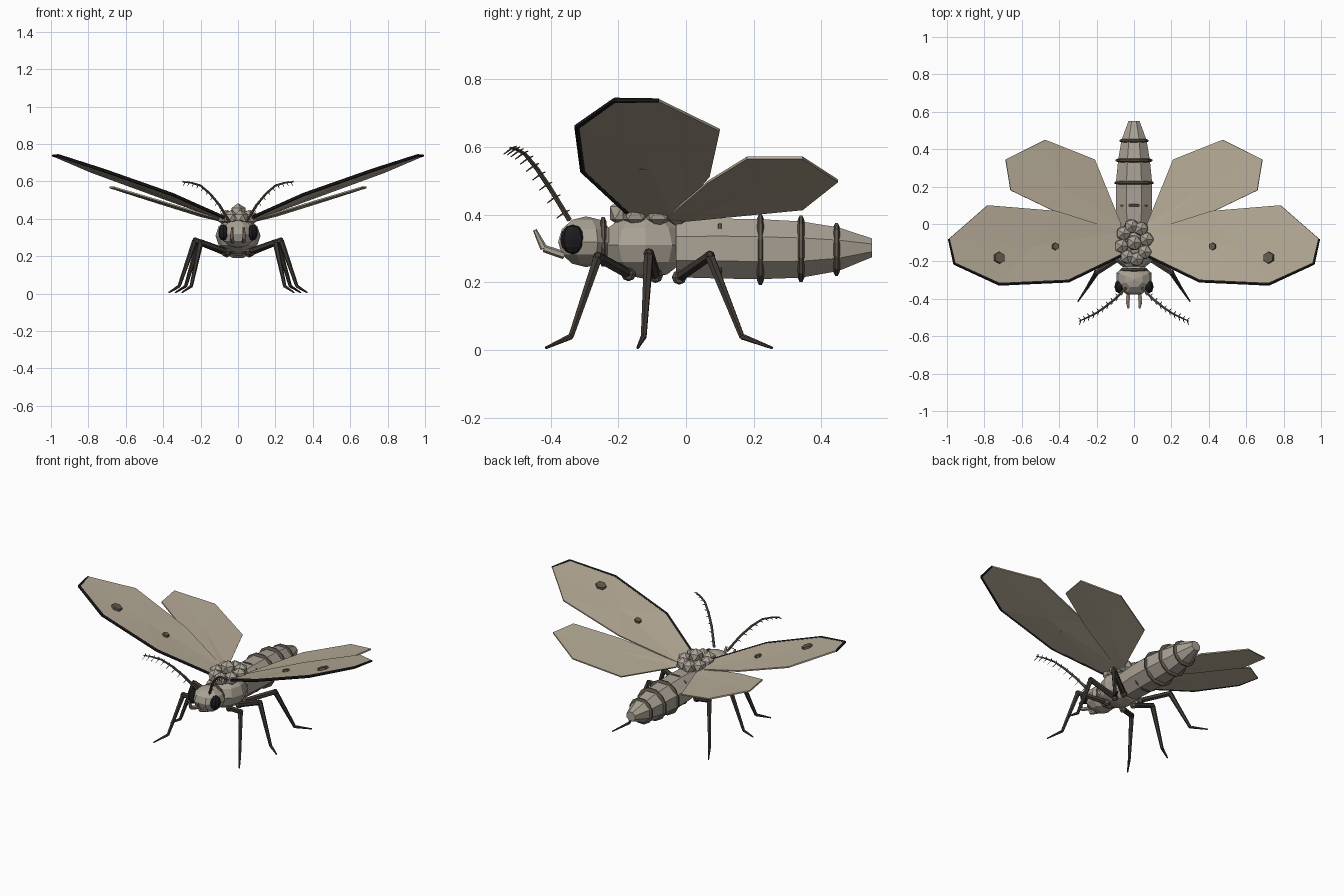
import bpy, bmesh, math
from mathutils import Vector, Matrix

if "Cube" in bpy.data.objects:
    bpy.data.objects.remove(bpy.data.objects["Cube"])


def mat(name, *rgb):
    m = bpy.data.materials.new(name)
    m.diffuse_color = (*rgb, 1)
    m.use_nodes = True
    m.node_tree.nodes["Principled BSDF"].inputs["Base Color"].default_value = m.diffuse_color
    return m


FUR = mat("fur", 0.40, 0.36, 0.30)
BAND = mat("band", 0.12, 0.10, 0.075)
LEG = mat("leg", 0.05, 0.042, 0.035)
BLACK = mat("black", 0.012, 0.012, 0.014)
WING = mat("wing", 0.47, 0.41, 0.31)


def finish(name, bm, m):
    bmesh.ops.recalc_face_normals(bm, faces=bm.faces[:])
    me = bpy.data.meshes.new(name)
    bm.to_mesh(me)
    bm.free()
    me.materials.append(m)
    ob = bpy.data.objects.new(name, me)
    bpy.context.collection.objects.link(ob)
    return ob


def add_rods(bm, pts, radii, sides=6):
    """Chain of tapered rods through the points."""
    pts = [Vector(p) for p in pts]
    for a, b, ra, rb in zip(pts, pts[1:], radii, radii[1:]):
        d = b - a
        bmesh.ops.create_cone(
            bm, cap_ends=True, segments=sides, radius1=ra, radius2=rb, depth=d.length,
            matrix=Matrix.Translation((a + b) / 2) @ d.to_track_quat('Z', 'Y').to_matrix().to_4x4())


def rods(name, pts, radii, m, sides=6):
    bm = bmesh.new()
    add_rods(bm, pts, radii, sides)
    return finish(name, bm, m)


def ball(name, c, r, m, u=8, v=6, spin=0.0):
    bm = bmesh.new()
    bmesh.ops.create_uvsphere(bm, u_segments=u, v_segments=v, radius=1,
                              matrix=Matrix.Translation(c) @ Matrix.Diagonal((*r, 1))
                              @ Matrix.Rotation(spin, 4, 'Z'))
    return finish(name, bm, m)


def loft(name, stations, m, sides=8):
    """Stations are (y, z centre, half width, half height)."""
    bm = bmesh.new()
    rings = []
    for y, zc, w, h in stations:
        ring = []
        for i in range(sides):
            a = math.tau * (i + 0.5) / sides
            ring.append(bm.verts.new((w * math.cos(a), y, zc + h * math.sin(a))))
        rings.append(ring)
    for r0, r1 in zip(rings, rings[1:]):
        for i in range(sides):
            j = (i + 1) % sides
            bm.faces.new((r0[i], r0[j], r1[j], r1[i]))
    bm.faces.new(rings[0])
    bm.faces.new(rings[-1])
    return finish(name, bm, m)


# Body
loft("abdomen", [(-0.03, 0.300, 0.095, 0.092), (0.10, 0.300, 0.105, 0.096),
                 (0.22, 0.298, 0.105, 0.096), (0.34, 0.297, 0.092, 0.090),
                 (0.45, 0.298, 0.072, 0.070), (0.55, 0.302, 0.032, 0.030)], FUR)
ball("thorax", (0, -0.12, 0.31), (0.12, 0.135, 0.1), FUR, 10, 6, math.pi / 10)
ball("head", (0, -0.295, 0.32), (0.1, 0.09, 0.075), FUR, 8, 6, math.pi / 8)

# Dark rings around the abdomen and neck
for i, (y, z, r) in enumerate([(0.10, 0.299, 0.097), (0.22, 0.297, 0.109),
                               (0.34, 0.299, 0.102), (0.445, 0.297, 0.081), (-0.245, 0.32, 0.076)]):
    loft(f"ring_{i}", [(y - 0.01, z, r - 0.014, r - 0.014), (y - 0.004, z, r, r),
                       (y + 0.004, z, r, r), (y + 0.01, z, r - 0.014, r - 0.014)], BAND, 12)

# Fur tufts on the thorax
tufts = [(0, -0.10, 0.438, 0.046)]
for i in range(8):
    a = math.tau * i / 8 + 0.2
    tufts.append((0.068 * math.cos(a), -0.10 + 0.09 * math.sin(a), 0.405, 0.043))
for i, (x, y, z, r) in enumerate(tufts):
    bm = bmesh.new()
    bmesh.ops.create_icosphere(bm, subdivisions=1, radius=r, matrix=Matrix.Translation((x, y, z)))
    finish(f"tuft_{i}", bm, FUR)

FORE = [(0.07, -0.17, 0.405), (0.35, -0.305, 0.53), (0.72, -0.322, 0.66), (0.96, -0.212, 0.738),
        (0.99, -0.08, 0.738), (0.784, 0.10, 0.65), (0.415, 0.07, 0.515), (0.07, -0.04, 0.39)]
HIND = [(0.07, -0.06, 0.39), (0.42, 0.065, 0.497), (0.66, 0.18, 0.568), (0.687, 0.345, 0.568),
        (0.475, 0.45, 0.50), (0.21, 0.345, 0.417), (0.07, 0.0, 0.383)]
LEGS = {
    "front": [(0.06, -0.17, 0.225), (0.20, -0.26, 0.275), (0.25, -0.34, 0.04), (0.30, -0.415, 0.006)],
    "middle": [(0.07, -0.09, 0.22), (0.23, -0.11, 0.285), (0.315, -0.125, 0.04), (0.37, -0.143, 0.006)],
    "hind": [(0.06, -0.02, 0.215), (0.21, 0.07, 0.278), (0.28, 0.165, 0.04), (0.335, 0.255, 0.006)],
}
ANTENNA = [(0.045, -0.345, 0.385), (0.10, -0.40, 0.475), (0.15, -0.44, 0.535),
           (0.20, -0.475, 0.578), (0.25, -0.50, 0.593), (0.295, -0.52, 0.598)]


def wing(name, outline):
    bm = bmesh.new()
    vs = [bm.verts.new(p) for p in outline]
    mid = bm.verts.new(sum((Vector(p) for p in outline), Vector()) / len(outline))
    for i in range(len(vs)):
        bm.faces.new((vs[i], vs[(i + 1) % len(vs)], mid))
    ob = finish(name, bm, WING)
    s = ob.modifiers.new("thickness", 'SOLIDIFY')
    s.thickness = 0.008
    s.offset = 0


for s, side in ((1, "right"), (-1, "left")):
    def flip(pts):
        return [Vector((s * x, y, z)) for x, y, z in pts]

    # Wings, dark leading edge and spots
    wing(f"forewing_{side}", flip(FORE))
    wing(f"hindwing_{side}", flip(HIND))
    rods(f"wing_edge_{side}", flip(FORE[:5]), [0.009, 0.009, 0.009, 0.008, 0.006], BLACK)
    for i, (x, y, z, r) in enumerate([(0.72, -0.18, 0.655, 0.034), (0.42, -0.12, 0.538, 0.022)]):
        bm = bmesh.new()
        bmesh.ops.create_cone(bm, cap_ends=True, segments=6, radius1=r, radius2=r * 0.9, depth=0.02,
                              matrix=Matrix.Translation((s * x, y, z))
                              @ Matrix.Rotation(-s * 0.34, 4, 'Y') @ Matrix.Rotation(-0.1, 4, 'X'))
        finish(f"wing_spot_{side}_{i}", bm, BAND)

    # Legs with hip joints
    for leg, pts in LEGS.items():
        p = flip(pts)
        rods(f"{leg}_leg_{side}", [*p[:2]], [0.016, 0.016], LEG)
        rods(f"{leg}_shin_{side}", p[1:3], [0.015, 0.009], LEG)
        rods(f"{leg}_foot_{side}", p[2:], [0.009, 0.004], LEG)
        ball(f"{leg}_hip_{side}", p[0], (0.022, 0.022, 0.022), BAND, 6, 4)
        ball(f"{leg}_knee_{side}", p[1], (0.016, 0.016, 0.016), LEG, 6, 4)

    # Eyes and mouth palps
    ball(f"eye_{side}", (s * 0.078, -0.335, 0.327), (0.027, 0.037, 0.044), BLACK, 8, 6)
    rods(f"palp_{side}", flip([(0.03, -0.36, 0.28), (0.033, -0.42, 0.30), (0.03, -0.447, 0.355)]),
         [0.012, 0.011, 0.006], FUR)

    # Feathered antennae
    bm = bmesh.new()
    p = flip(ANTENNA)
    add_rods(bm, p, [0.008, 0.0075, 0.007, 0.006, 0.005, 0.003])
    for a, b in zip(p, p[1:]):
        for t in (0.25, 0.75):
            c = a.lerp(b, t)
            add_rods(bm, [c, c + Vector((s * 0.008, -0.024, -0.018))], [0.003, 0.0015], 4)
            add_rods(bm, [c, c + Vector((s * 0.012, 0.014, 0.006))], [0.003, 0.0015], 4)
    finish(f"antenna_{side}", bm, BAND)
